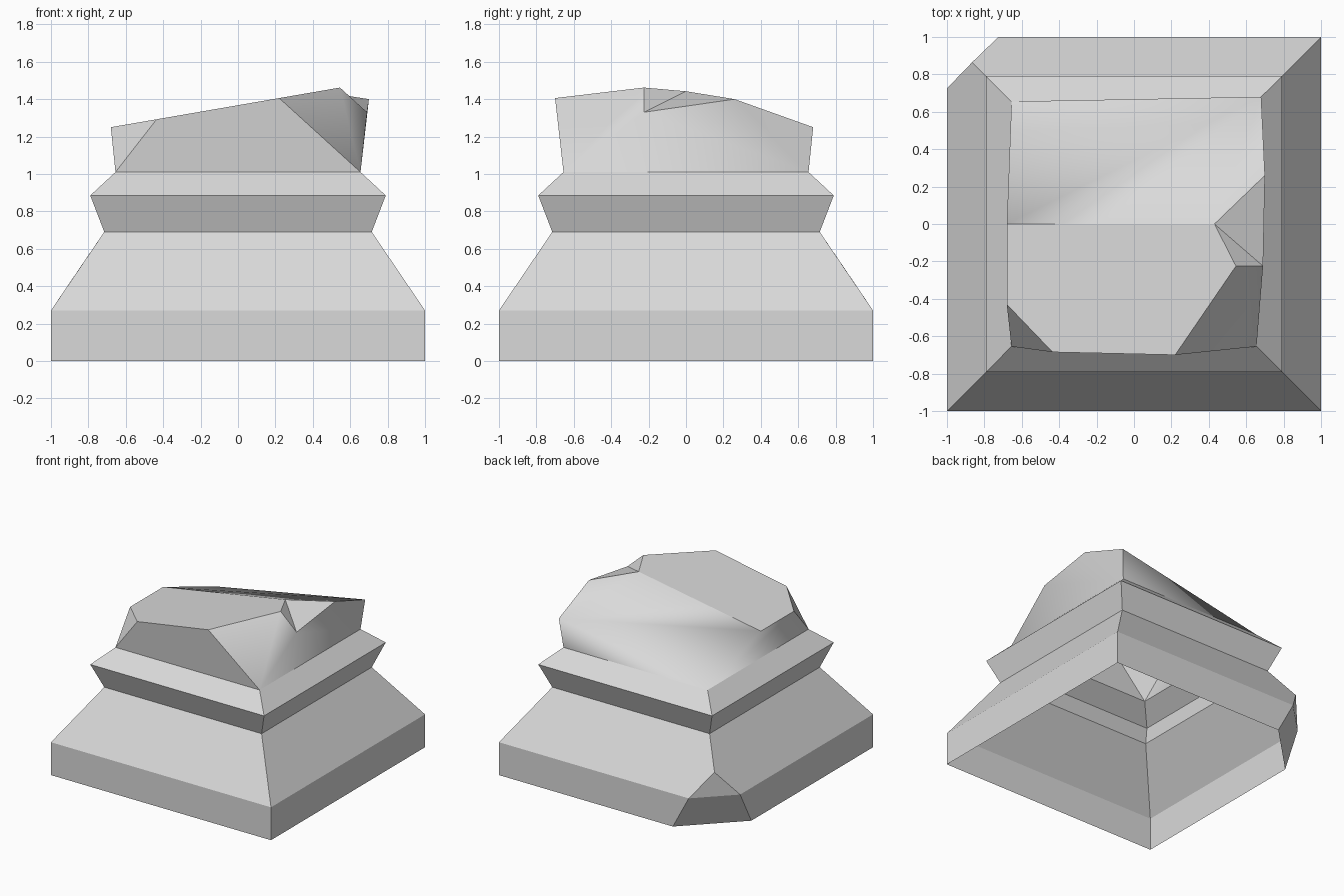
import bpy
import bmesh

cube = bpy.data.objects.get("Cube")
if cube:
    bpy.data.objects.remove(cube, do_unlink=True)

# Stone material
stone = bpy.data.materials.new("pale grey stone")
stone.use_nodes = True
grey = (0.7, 0.7, 0.7, 1)
stone.diffuse_color = grey
bsdf = next(n for n in stone.node_tree.nodes if n.type == "BSDF_PRINCIPLED")
bsdf.inputs["Base Color"].default_value = grey


def finish(bm, name):
    mesh = bpy.data.meshes.new(name)
    bm.to_mesh(mesh)
    bm.free()
    mesh.materials.append(stone)
    obj = bpy.data.objects.new(name, mesh)
    bpy.context.collection.objects.link(obj)
    return obj


# Stepped plinth: square rings swept along a half-width / height profile, open below
profile = [(1, 0), (1, 0.27), (0.715, 0.69), (0.79, 0.885), (0.655, 1.01)]
corners = [(-1, -1), (1, -1), (1, 1), (-1, 1)]
bm = bmesh.new()
rings = [[bm.verts.new((sx * w, sy * w, z)) for sx, sy in corners] for w, z in profile]

# Chipped back corner: each low ring gets two corner points instead of one
for ring, cut in zip(rings, (0.42, 0.275)):
    v = ring.pop()
    z = v.co.z
    bm.verts.remove(v)
    ring += [bm.verts.new((cut - 1, 1, z)), bm.verts.new((-1, 1 - cut, z))]
low, mid, neck = rings[0], rings[1], rings[2]
for i in range(5):
    j = (i + 1) % 5
    bm.faces.new((low[i], low[j], mid[j], mid[i]))

# Sloping sides meet at the tip of the chip
tip = bm.verts.new((-0.865, 0.865, 0.47))
bm.faces.new((mid[0], mid[1], neck[1], neck[0]))
bm.faces.new((mid[1], mid[2], neck[2], neck[1]))
bm.faces.new((mid[2], mid[3], tip, neck[3], neck[2]))
bm.faces.new((mid[4], mid[0], neck[0], neck[3], tip))
bm.faces.new((mid[3], mid[4], tip))

# Collar
for a, b in zip(rings[2:], rings[3:]):
    for i in range(4):
        j = (i + 1) % 4
        bm.faces.new((a[i], a[j], b[j], b[i]))
finish(bm, "plinth")


# Broken shaft stump: the flat fracture rises evenly towards +x
def fracture(x, y):
    return (x, y, 1.25 + 0.173 * (x + 0.68))


points = {
    "front_l": (-0.655, -0.655, 1.01),
    "front_r": (0.655, -0.655, 1.01),
    "back_r": (0.655, 0.655, 1.01),
    "back_l": (-0.655, 0.655, 1.01),
    "chip_side": fracture(-0.68, -0.43),
    "chip_front": fracture(-0.435, -0.685),
    "brow": fracture(0.22, -0.70),
    "peak": fracture(0.545, -0.225),
    "notch_in": fracture(0.43, 0),
    "crack_end": fracture(-0.145, 0),
    "crack": fracture(-0.68, 0),
    "notch_low": (0.69, -0.225, 1.33),
    "notch_back": (0.70, 0.26, 1.40),
    "back_top": (0.68, 0.68, 1.25),
}
flat_faces = [
    "chip_side chip_front brow peak notch_in crack_end crack",
    "front_l chip_front chip_side",
    "front_l front_r brow chip_front",
    "peak notch_low notch_in",
    "notch_in notch_low notch_back",
]
smooth_faces = [
    "brow front_r peak",
    "peak front_r notch_low",
    "front_r back_r notch_low",
    "notch_low back_r notch_back",
    "notch_back back_r back_top",
    "back_r back_l back_top",
    "crack back_top back_l",
    "crack crack_end back_top",
    "crack_end notch_in back_top",
    "notch_in notch_back back_top",
    "back_l front_l chip_side crack",
]
bm = bmesh.new()
verts = {name: bm.verts.new(co) for name, co in points.items()}
for group, smooth in ((flat_faces, False), (smooth_faces, True)):
    for names in group:
        face = bm.faces.new([verts[n] for n in names.split()])
        face.smooth = smooth

# Crisp outer edges of the back corner
for end in ("back_r", "notch_back"):
    bm.edges.get((verts["back_top"], verts[end])).smooth = False
finish(bm, "broken_shaft")
